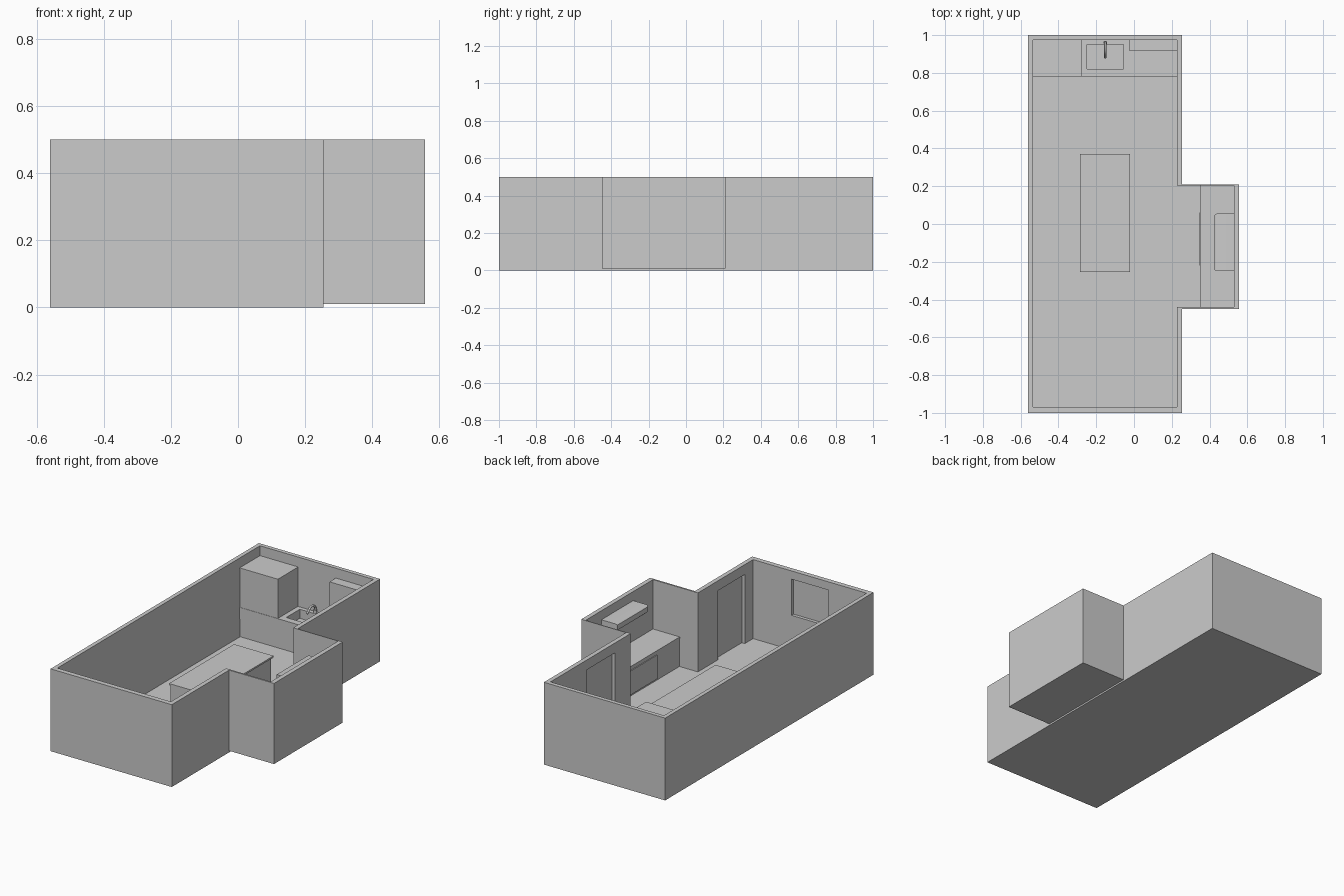
import bpy
import bmesh
from mathutils import Vector

cube = bpy.data.objects.get("Cube")
if cube:
    bpy.data.objects.remove(cube, do_unlink=True)

grey = bpy.data.materials.new("plain_grey")
grey.use_nodes = True
grey.diffuse_color = (0.6, 0.6, 0.6, 1)
grey.node_tree.nodes["Principled BSDF"].inputs["Base Color"].default_value = (0.6, 0.6, 0.6, 1)


def box(name, x, y, z):
    """Box from its (low, high) range on each axis."""
    bm = bmesh.new()
    bmesh.ops.create_cube(bm, size=1)
    for v in bm.verts:
        v.co = Vector([(r[0] + r[1]) / 2 + c * (r[1] - r[0]) for r, c in zip((x, y, z), v.co)])
    mesh = bpy.data.meshes.new(name)
    bm.to_mesh(mesh)
    bm.free()
    mesh.materials.append(grey)
    ob = bpy.data.objects.new(name, mesh)
    bpy.context.collection.objects.link(ob)
    return ob


def apply_modifier(ob, mod):
    bpy.context.view_layer.objects.active = ob
    bpy.ops.object.modifier_apply(modifier=mod.name)


def combine(ob, other, operation):
    mod = ob.modifiers.new("combine", "BOOLEAN")
    mod.operation = operation
    mod.solver = "EXACT"
    mod.object = other
    apply_modifier(ob, mod)
    bpy.data.objects.remove(other, do_unlink=True)


FLOOR, WORKTOP, DOOR_TOP = 0.02, 0.2, 0.44
LEFT, RIGHT, BACK = -0.535, 0.228, 0.975

# Room shell: long room with a side alcove, hollowed from above
shell = box("room_shell", (-0.56, 0.255), (-1, 1), (0, 0.5))
combine(shell, box("alcove", (0.24, 0.557), (-0.45, 0.21), (0.01, 0.5)), "UNION")
combine(shell, box("room_space", (LEFT, RIGHT), (-0.97, BACK), (FLOOR, 0.6)), "DIFFERENCE")
combine(shell, box("alcove_space", (0.2, 0.53), (-0.44, 0.205), (FLOOR, 0.6)), "DIFFERENCE")

# Recessed doors in the side wall and recessed window in the front wall
for y in ((-0.89, -0.635), (0.356, 0.625)):
    combine(shell, box("door_space", (0.2, 0.248), y, (FLOOR, DOOR_TOP)), "DIFFERENCE")
combine(shell, box("window_space", (-0.28, -0.03), (-0.99, -0.95), (0.23, 0.45)), "DIFFERENCE")

# Kitchen counter with sink basin
box("counter_base", (LEFT, RIGHT), (0.785, BACK), (FLOOR, 0.13))
worktop = box("counter_top", (LEFT, RIGHT), (0.78, BACK), (0.13, WORKTOP))
combine(worktop, box("sink_space", (-0.25, -0.055), (0.82, 0.95), (0.145, 0.3)), "DIFFERENCE")

# Tall cupboard and wall cupboard
box("tall_cupboard", (LEFT, -0.28), (0.782, BACK), (WORKTOP, 0.432))
box("tall_cupboard_top", (LEFT, -0.278), (0.78, BACK), (0.432, DOOR_TOP))
box("wall_cupboard", (-0.025, RIGHT), (0.915, BACK), (0.28, DOOR_TOP))

# Tap: bent pipe on a round base
curve = bpy.data.curves.new("tap_pipe", "CURVE")
curve.dimensions = "3D"
curve.bevel_depth = 0.006
curve.bevel_resolution = 2
curve.use_fill_caps = True
spline = curve.splines.new("BEZIER")
path = [(0.96, 0.2), (0.955, 0.24), (0.92, 0.255), (0.88, 0.225)]
spline.bezier_points.add(len(path) - 1)
for p, (y, z) in zip(spline.bezier_points, path):
    p.co = (-0.152, y, z)
    p.handle_left_type = p.handle_right_type = "AUTO"
curve.materials.append(grey)
bpy.context.collection.objects.link(bpy.data.objects.new("tap_pipe", curve))
bpy.ops.mesh.primitive_cylinder_add(vertices=16, radius=0.01, depth=0.02, location=(-0.152, 0.96, 0.21))
bpy.context.object.name = "tap_base"
bpy.context.object.data.materials.append(grey)
bpy.ops.object.shade_smooth_by_angle()

# Table in the middle of the room
box("table_body", (-0.28, -0.03), (-0.25, 0.36), (FLOOR, 0.19))
box("table_top", (-0.285, -0.02), (-0.255, 0.37), (0.19, WORKTOP))

# Alcove counter with a front panel
box("alcove_counter", (0.352, 0.53), (-0.44, 0.205), (FLOOR, 0.19))
box("alcove_counter_top", (0.35, 0.53), (-0.44, 0.205), (0.19, WORKTOP))
box("counter_front_panel", (0.347, 0.354), (-0.22, 0.06), (0.03, 0.175))

# Rounded unit high on the alcove wall
unit = box("wall_unit", (0.425, 0.53), (-0.25, 0.055), (0.4, 0.445))
weights = unit.data.attributes.new("bevel_weight_edge", "FLOAT", "EDGE")
for e in unit.data.edges:
    if all(unit.data.vertices[i].co.x < 0.5 for i in e.vertices):
        weights.data[e.index].value = 1
bevel = unit.modifiers.new("round", "BEVEL")
bevel.limit_method = "WEIGHT"
bevel.width = 0.015
bevel.segments = 3
apply_modifier(unit, bevel)
unit.select_set(True)
bpy.ops.object.shade_smooth_by_angle()
